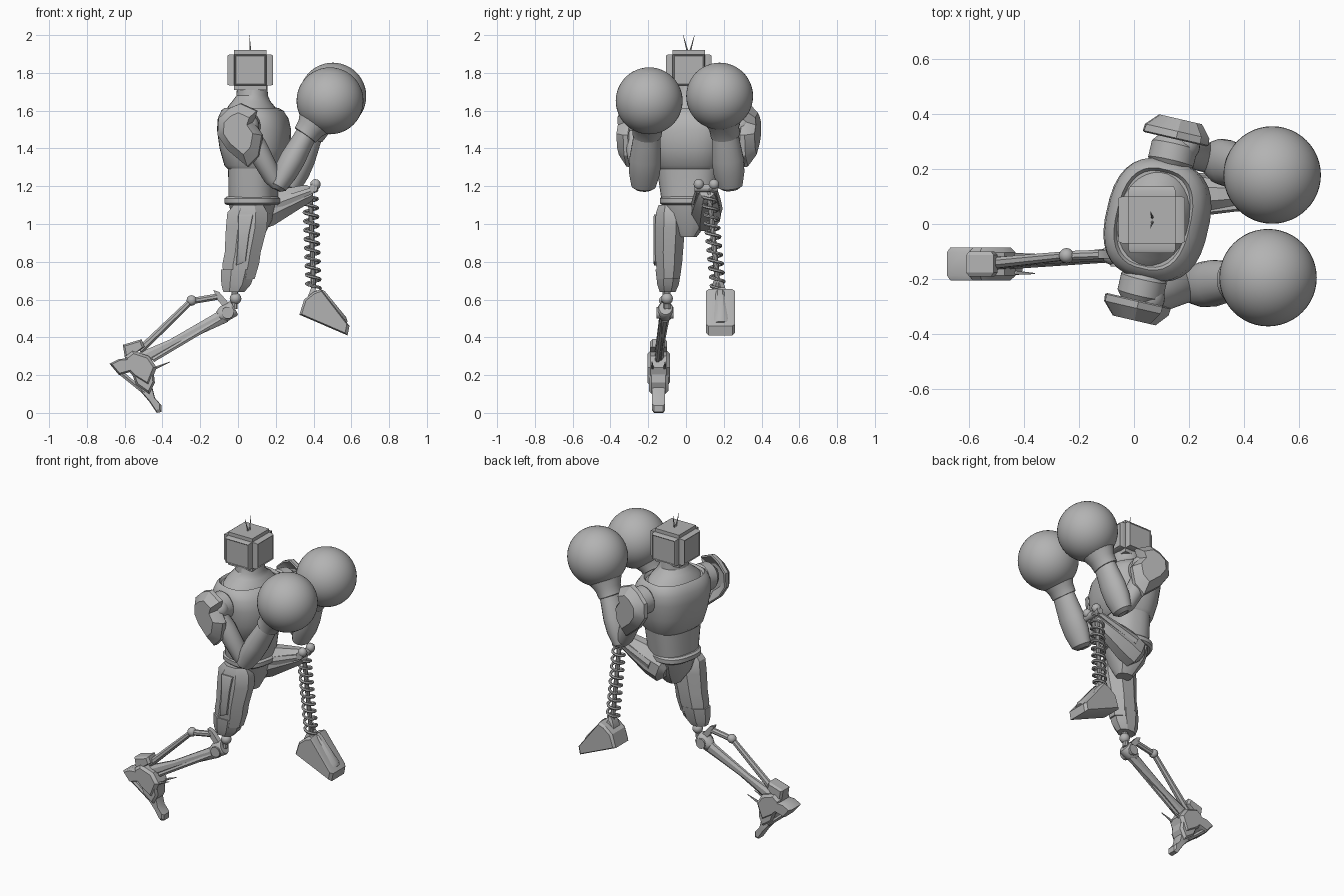
import bpy, bmesh, math
from mathutils import Vector, Matrix

if "Cube" in bpy.data.objects:
    bpy.data.objects.remove(bpy.data.objects["Cube"])

grey = bpy.data.materials.new("plain grey")
grey.use_nodes = True
grey.diffuse_color = (0.45, 0.45, 0.45, 1)
grey.node_tree.nodes["Principled BSDF"].inputs["Base Color"].default_value = grey.diffuse_color

X, Y, Z = Vector((1, 0, 0)), Vector((0, 1, 0)), Vector((0, 0, 1))
TWIST = Matrix.Translation((.085, .015, 0)) @ Matrix.Rotation(math.radians(-13), 4, 'Z')
parts = []


def finish(name, bm):
    bmesh.ops.recalc_face_normals(bm, faces=bm.faces)
    mesh = bpy.data.meshes.new(name)
    bm.to_mesh(mesh)
    bm.free()
    mesh.materials.append(grey)
    obj = bpy.data.objects.new(name, mesh)
    bpy.context.collection.objects.link(obj)
    parts.append(obj)
    return obj


def skin(name, loops, matrix=None):
    """Bridge equal-length point loops and cap both ends."""
    bm = bmesh.new()
    rows = [[bm.verts.new(p) for p in loop] for loop in loops]
    n = len(rows[0])
    for a, b in zip(rows, rows[1:]):
        for i in range(n):
            j = (i + 1) % n
            bm.faces.new((a[i], a[j], b[j], b[i]))
    bm.faces.new(rows[0])
    bm.faces.new(rows[-1])
    if matrix:
        bm.transform(matrix)
    return finish(name, bm)


def loft(name, rings, u=X, v=Y, n=32, power=2.0, matrix=None):
    """Rings are (centre, half size along u, half size along v)."""
    def curve(a):
        return math.copysign(abs(a) ** (2 / power), a)
    loops = []
    for c, ru, rv in rings:
        angles = [2 * math.pi * (i + .5) / n for i in range(n)]
        loops.append([Vector(c) + u * ru * curve(math.cos(a)) + v * rv * curve(math.sin(a))
                      for a in angles])
    return skin(name, loops, matrix)


def limb(name, p0, p1, sizes, n=20, power=2.0):
    """Sizes are (position along the limb, half height, half width)."""
    p0, p1 = Vector(p0), Vector(p1)
    d = (p1 - p0).normalized()
    u = (X if abs(d.y) > .9 else Y).cross(d).normalized()
    return loft(name, [(p0.lerp(p1, t), a, b) for t, a, b in sizes], u, d.cross(u), n, power)


def rod(name, p0, p1, r0, r1=None, n=10):
    r1 = r0 if r1 is None else r1
    return limb(name, p0, p1, [(0, r0, r0), (1, r1, r1)], n)


def ball(name, centre, r, n=16):
    bm = bmesh.new()
    bmesh.ops.create_uvsphere(bm, u_segments=n, v_segments=n // 2, radius=r,
                              matrix=Matrix.Translation(centre))
    return finish(name, bm)


def prism(name, points, layers, matrix=None):
    """Side outline in x and z, with layers of (y, scale about the middle)."""
    cx = sum(p[0] for p in points) / len(points)
    cz = sum(p[1] for p in points) / len(points)
    return skin(name, [[(cx + (x - cx) * s, y, cz + (z - cz) * s) for x, z in points]
                       for y, s in layers], matrix)


def stack(name, rows, n=32, power=2.6):
    """Body section stacked upward around the twisted spine."""
    return loft(name, [((x, 0, z), a, b) for x, z, a, b in rows], n=n, power=power, matrix=TWIST)


# Torso, collar and waist
stack("abdomen", [(-.005, 1.1, .125, .14), (-.005, 1.2, .125, .155), (0, 1.34, .13, .175)])
stack("chest_shell", [(0, 1.29, .13, .165), (0, 1.31, .15, .18), (.005, 1.4, .18, .205),
                      (0, 1.5, .188, .222), (-.005, 1.56, .178, .222), (-.01, 1.6, .155, .205),
                      (-.015, 1.615, .135, .185), (-.015, 1.6, .125, .175)])
stack("neck", [(-.015, 1.59, .135, .18), (-.015, 1.625, .12, .15), (-.015, 1.65, .1, .115),
               (-.01, 1.68, .083, .09), (-.01, 1.74, .08, .085)], power=2)
stack("belt", [(-.01, 1.1, .13, .14), (-.01, 1.11, .143, .152),
               (-.01, 1.135, .143, .152), (-.01, 1.145, .13, .142)])
stack("pelvis", [(-.01, 1.11, .12, .14), (-.01, 1.02, .1, .11), (0, .93, .05, .04)], 10)

# Boxy head with raised panels on its sides
bm = bmesh.new()
bmesh.ops.create_cube(bm, size=1, matrix=Matrix.Translation((.065, .015, 1.815))
                      @ Matrix.Diagonal((.215, .215, .21, 1)))
sides = [f for f in bm.faces if f.normal.z > -.5]
bmesh.ops.bevel(bm, geom=bm.edges[:], offset=.022, segments=2, affect='EDGES')
bm.normal_update()
sides = [f for f in bm.faces if abs(f.normal.z) < .1 and f.calc_area() > .01]
bmesh.ops.inset_individual(bm, faces=sides, thickness=.008, depth=.013)
bmesh.ops.inset_individual(bm, faces=sides, thickness=.006, depth=-.004)
finish("head", bm)
for s in (-1, 1):
    rod("antenna", (.067, .015 + s * .006, 1.91), (.06, .015 + s * .03, 2.0), .005, .001, 6)

# Shoulders share one layout on both sides
pad = [(-.12, .09), (-.06, .145), (0, .17), (.09, .13), (.07, .07), (.12, 0),
       (.1, -.11), (.04, -.17), (-.07, -.08), (-.125, 0)]
for s, side in ((-1, "right"), (1, "left")):
    prism(side + "_shoulder_pad", pad, [(s * .335, .55), (s * .3, .94), (s * .305, 1),
                                        (s * .33, .98), (s * .375, .65)],
          TWIST @ Matrix.Translation((0, 0, 1.47)))
    joint = TWIST @ Vector((0, s * .2, 1.52))
    cap = TWIST @ Vector((0, s * .31, 1.51))
    limb(side + "_shoulder_barrel", joint, cap,
         [(0, .07, .07), (.15, .085, .085), (.7, .085, .085), (1, .06, .06)], 24)
    hub = TWIST @ Vector((.03, s * .285, 1.52))
    ball(side + "_shoulder_ball", hub, .062, 24)

# Arms and round gloves
arms = (("right", (.045, -.275, 1.5), (.21, -.225, 1.2), (.37, -.205, 1.49), (.487, -.195, 1.652)),
        ("left", (.14, .28, 1.5), (.285, .235, 1.2), (.40, .205, 1.49), (.502, .178, 1.677)))
for side, shoulder, elbow, wrist, glove in arms:
    limb(side + "_upper_arm", shoulder, elbow,
         [(0, .05, .05), (.3, .06, .06), (.85, .05, .055), (1, .03, .04)])
    limb(side + "_forearm", elbow, wrist, [(-.06, .025, .04), (0, .05, .065), (.25, .065, .083),
                                           (.5, .068, .085), (.8, .06, .075), (1, .056, .07)])
    limb(side + "_glove_cuff", wrist, glove, [(-.14, .055, .065), (-.12, .068, .077),
                                              (.1, .075, .08), (.45, .11, .11)], 24)
    ball(side + "_glove", glove, .177, 48)

# Standing leg: faceted thigh with cuff and outer panel
loft("right_thigh", [((.055, -.085, 1.1), .085, .065), ((.05, -.085, 1.06), .115, .08),
                     ((.045, -.085, .98), .118, .086), ((.025, -.09, .85), .103, .08),
                     ((.015, -.09, .79), .105, .075), ((.005, -.092, .71), .09, .062)], n=8)
loft("right_thigh_cuff", [((.003, -.093, .76), .1, .074), ((-.01, -.095, .68), .085, .062),
                          ((-.022, -.097, .64), .06, .045)], n=8)
prism("right_thigh_panel", [(.0, 1.05), (.08, 1.05), (.06, .95), (.04, .8), (-.01, .78), (.0, .93)],
      [(-.1, 1), (-.168, 1), (-.173, .9)])

# Standing knee and shin linkage
rod("right_knee_pin", (-.015, -.1, .66), (-.02, -.1, .55), .018)
ball("right_knee_ball", (-.013, -.1, .605), .031)
limb("right_knee_housing", (-.02, -.108, .555), (-.1, -.112, .51),
     [(0, .04, .035), (.1, .045, .042), (.7, .045, .042), (1, .03, .03)], 12)
rod("right_knee_axle", (-.055, -.155, .53), (-.055, -.065, .53), .032, n=12)
limb("right_shin", (-.07, -.11, .515), (-.54, -.145, .27),
     [(0, .04, .026), (.2, .034, .022), (.6, .024, .018), (1, .042, .028)], 8)
rod("right_shin_brace", (-.08, -.125, .5), (-.45, -.15, .28), .014, n=6)
rod("right_upper_link", (-.11, -.11, .615), (-.245, -.115, .592), .018, n=8)
prism("right_knee_lever", [(-.13, .65), (-.1, .64), (-.03, .56), (-.06, .54), (-.11, .6)],
      [(-.125, 1), (-.095, 1)])
ball("right_link_joint", (-.245, -.115, .595), .028, 12)
rod("right_rear_link", (-.245, -.115, .595), (-.52, -.143, .33), .017, .022, 8)

# Mechanical foot resting on its toe
y = -.145
foot = (("right_ankle_block", [(-.6, .3), (-.56, .33), (-.47, .3), (-.43, .24), (-.47, .14),
                              (-.55, .19), (-.59, .23)], .06),
        ("right_heel_spur", [(-.68, .26), (-.63, .285), (-.57, .29), (-.56, .22), (-.63, .2)], .06),
        ("right_heel_guard", [(-.61, .36), (-.51, .39), (-.495, .35), (-.55, .31), (-.56, .28),
                              (-.6, .3)], .045),
        ("right_instep", [(-.57, .23), (-.45, .25), (-.44, .16), (-.47, .1), (-.54, .15)], .052),
        ("right_toe", [(-.5, .16), (-.455, .14), (-.44, .08), (-.405, .04), (-.405, .005),
                       (-.43, .0), (-.47, .06), (-.53, .13)], .035))
for name, outline, w in foot:
    prism(name, outline, [(y - w, .8), (y - w * .7, 1), (y + w * .7, 1), (y + w, .8)])
for s in (-1, 1):
    rod("right_ankle_spike", (-.48, y + s * .03, .22), (-.36, y + s * .035, .27), .012, .002, 6)
    rod("right_sole_rail", (-.63, y + s * .035, .22), (-.46, y + s * .02, .08), .015, .012, 6)

# Raised leg: thigh, side rails and knee
limb("left_thigh", (.08, .105, 1.05), (.39, .11, 1.17),
     [(-.1, .05, .05), (0, .1, .08), (.25, .1, .085), (.6, .075, .07), (.95, .05, .05), (1, .035, .04)], 8)
for s in (-1, 1):
    limb("left_thigh_rail", (.13, .108 + s * .07, 1.08), (.4, .108 + s * .045, 1.18),
         [(0, .03, .016), (.5, .028, .018), (1, .018, .014)], 6)
rod("left_knee_axle", (.4, .045, 1.19), (.4, .17, 1.19), .022, n=12)
for s in (-1, 1):
    ball("left_knee_knob", (.41, .108 + s * .04, 1.21), .028, 12)

# Spring shin
top, bottom = Vector((.382, .12, 1.18)), Vector((.4, .17, .66))
rod("spring_core", top, bottom, .014, n=10)
turns, steps = 11, 14
coil = bpy.data.curves.new("spring_coil", 'CURVE')
coil.dimensions = '3D'
coil.bevel_depth = .0085
coil.bevel_resolution = 1
line = coil.splines.new('POLY')
line.points.add(turns * steps)
for i, point in enumerate(line.points):
    a = 2 * math.pi * i / steps
    p = top.lerp(bottom, i / (turns * steps)) + X * .036 * math.cos(a) + Y * .036 * math.sin(a)
    point.co = (*p, 1)
coil.materials.append(grey)
spring = bpy.data.objects.new("spring_coil", coil)
bpy.context.collection.objects.link(spring)
bpy.ops.object.select_all(action='DESELECT')
spring.select_set(True)
bpy.context.view_layer.objects.active = spring
bpy.ops.object.convert(target='MESH')
parts.append(bpy.context.view_layer.objects.active)

# Hanging wedge foot: rectangular rings from ankle to toe
slope = Vector((.55, 0, .83))
loft("left_foot", [((.4, .17, .68), .035, .035), ((.385, .172, .635), .05, .05),
                   ((.4, .175, .575), .085, .058), ((.5, .182, .5), .065, .068),
                   ((.575, .186, .44), .032, .074)], slope, Y, 4, 2)
prism("left_foot_sole", [(.325, .52), (.35, .6), (.4, .64), (.44, .655), (.59, .46), (.58, .41)],
      [(.105, .9), (.12, 1), (.245, 1), (.26, .9)])
limb("left_foot_ridge", (.42, .18, .64), (.57, .185, .475),
     [(0, .025, .03), (.1, .035, .035), (.9, .025, .04), (1, .015, .035)], 8)

# Smooth the rounded parts and keep hard edges crisp
bpy.ops.object.select_all(action='DESELECT')
for obj in parts:
    obj.select_set(True)
bpy.context.view_layer.objects.active = parts[0]
bpy.ops.object.shade_smooth_by_angle(angle=math.radians(32))
